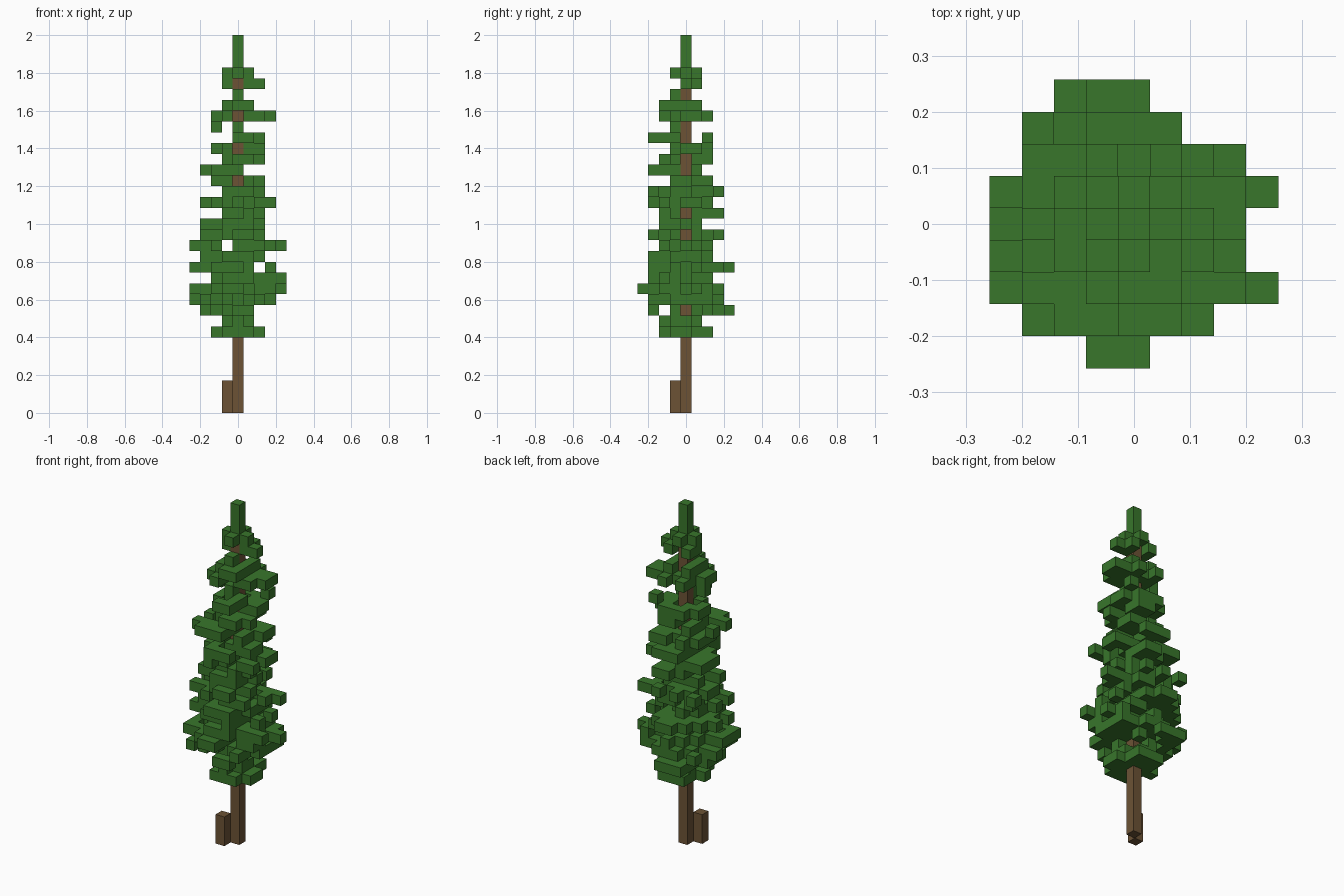
import bpy
import bmesh
import random
from mathutils import Vector

random.seed(11)
if "Cube" in bpy.data.objects:
    bpy.data.objects.remove(bpy.data.objects["Cube"], do_unlink=True)

HEIGHT = 35            # whole tree, in blocks
BLOCK = 2 / HEIGHT
FIRST = 7              # lowest layer with branches

# Reach of each branch layer to west, east, south and north, bottom to top.
# A letter marks a side on which the trunk stays bare.
LAYERS = """2222 1121 3134E 4333 4443 2432 4334 3232 4422 3233E 3221 1223E
3332 1233 2212S 3031E 1222E 2212S 0232E 2010E 2322S 1121 0010E 1201S 1111""".split()

# Rows left open in single layers: layer -> (axis, row)
GAPS = {9: (1, -2), 13: (0, 2), 15: (0, -1), 25: (1, 1), 26: (0, -1)}

# Outline of the crown seen from above: row y -> first and last x
OUTLINE = {4: (-2, 0), 3: (-3, 1), 2: (-3, 3), 1: (-4, 4), 0: (-4, 3),
           -1: (-4, 3), -2: (-4, 4), -3: (-3, 2), -4: (-1, 0)}

# Branch ends that stick out diagonally: layer -> cells
ENDS = {7: [(2, -1)], 9: [(-2, 4)], 10: [(-3, -3), (-3, 3), (3, 2), (2, -3)],
        11: [(4, 1), (-4, -2)], 12: [(4, -2)], 13: [(-4, 1)], 15: [(4, 1)],
        16: [(-3, 3)], 19: [(3, 1), (3, -2), (-3, 2)], 21: [(2, 2)],
        22: [(-3, -2), (-2, -3)], 25: [(2, 2), (1, -1)], 27: [(3, 1)],
        30: [(2, 0)]}


def make_material(name, rgb):
    mat = bpy.data.materials.new(name)
    mat.use_nodes = True
    mat.diffuse_color = (*rgb, 1)
    bsdf = mat.node_tree.nodes["Principled BSDF"]
    bsdf.inputs["Base Color"].default_value = (*rgb, 1)
    bsdf.inputs["Roughness"].default_value = 0.9
    return mat


def branch_layer(level, code, below):
    """Cells of one ragged layer: four arms plus a broken diamond of needles."""
    west, east, south, north = (int(c) for c in code[:4])
    bare = code[4:]
    ends = ENDS.get(level, [])

    def allowed(x, y):
        if not (-west <= x <= east and -south <= y <= north):
            return False
        if (x, y) == (0, 0) or not OUTLINE[y][0] <= x <= OUTLINE[y][1]:
            return False
        if (bare == "E" and y == 0 and x > 0) or (bare == "S" and x == 0 and y < 0):
            return False
        return not (level in GAPS and (x, y)[GAPS[level][0]] == GAPS[level][1])

    cells = {(0, -1), (1, 0), *ends}
    # Arms reaching the full extent on each side, fanning out from the trunk
    for (dx, dy), reach in zip(((-1, 0), (1, 0), (0, -1), (0, 1)),
                               (west, east, south, north)):
        def arm(step, side):
            side = max(-step, min(step, side))
            return (dx * step + abs(dy) * side, dy * step + abs(dx) * side)
        sides = [s for s in range(-3, 4) if arm(reach, s) in ends]
        sides = sides or [s for s in (-1, 0, 1) if allowed(*arm(reach, s))]
        if reach and sides:
            side = random.choice(sides)
            cells.update(arm(k, side) for k in range(1, reach + 1))
    # Needles between the arms, mostly where the layer below is open
    for x in range(-west, east + 1):
        for y in range(-south, north + 1):
            span_x = (west if x < 0 else east) + 0.5
            span_y = (south if y < 0 else north) + 0.5
            spread = abs(x) / span_x + abs(y) / span_y
            chance = 0.3 if (x, y, level - 1) in below else 0.7
            if spread < 1.3 and random.random() < chance:
                cells.add((x, y))
    return {(x, y, level) for x, y in cells if allowed(x, y)}


def build_blocks(name, cells, occupied, mat):
    """Outer skin of a group of blocks."""
    bm = bmesh.new()
    for cell in cells:
        for axis in range(3):
            for sign in (-1, 1):
                normal = Vector((0, 0, 0))
                normal[axis] = sign
                if tuple(int(a + b) for a, b in zip(cell, normal)) in occupied:
                    continue
                u, v = Vector((0, 0, 0)), Vector((0, 0, 0))
                u[(axis + 1) % 3] = 1
                v[(axis + 2) % 3] = sign
                mid = Vector(cell) + Vector((0, 0, 0.5)) + normal / 2
                corners = ((-u - v), (u - v), (u + v), (v - u))
                bm.faces.new([bm.verts.new((mid + c / 2) * BLOCK) for c in corners])
    bmesh.ops.remove_doubles(bm, verts=bm.verts, dist=BLOCK / 100)
    mesh = bpy.data.meshes.new(name)
    bm.to_mesh(mesh)
    bm.free()
    mesh.materials.append(mat)
    obj = bpy.data.objects.new(name, mesh)
    bpy.context.collection.objects.link(obj)
    return obj


bark = make_material("brown bark", (0.15, 0.086, 0.036))
needles = make_material("green needles", (0.04, 0.18, 0.024))

# Trunk, side root, branch layers and the leading shoot at the tip
trunk = {(0, 0, z) for z in range(HEIGHT - 4)}
root = {(-1, -1, z) for z in range(3)}
tip = {(0, 0, z) for z in range(HEIGHT - 4, HEIGHT)}
foliage = set()
for number, code in enumerate(LAYERS):
    foliage |= branch_layer(FIRST + number, code, foliage)

everything = trunk | root | tip | foliage
build_blocks("trunk", trunk, everything, bark)
build_blocks("side_root", root, everything, bark)
build_blocks("branches", foliage, everything, needles)
build_blocks("treetop", tip, everything, needles)
